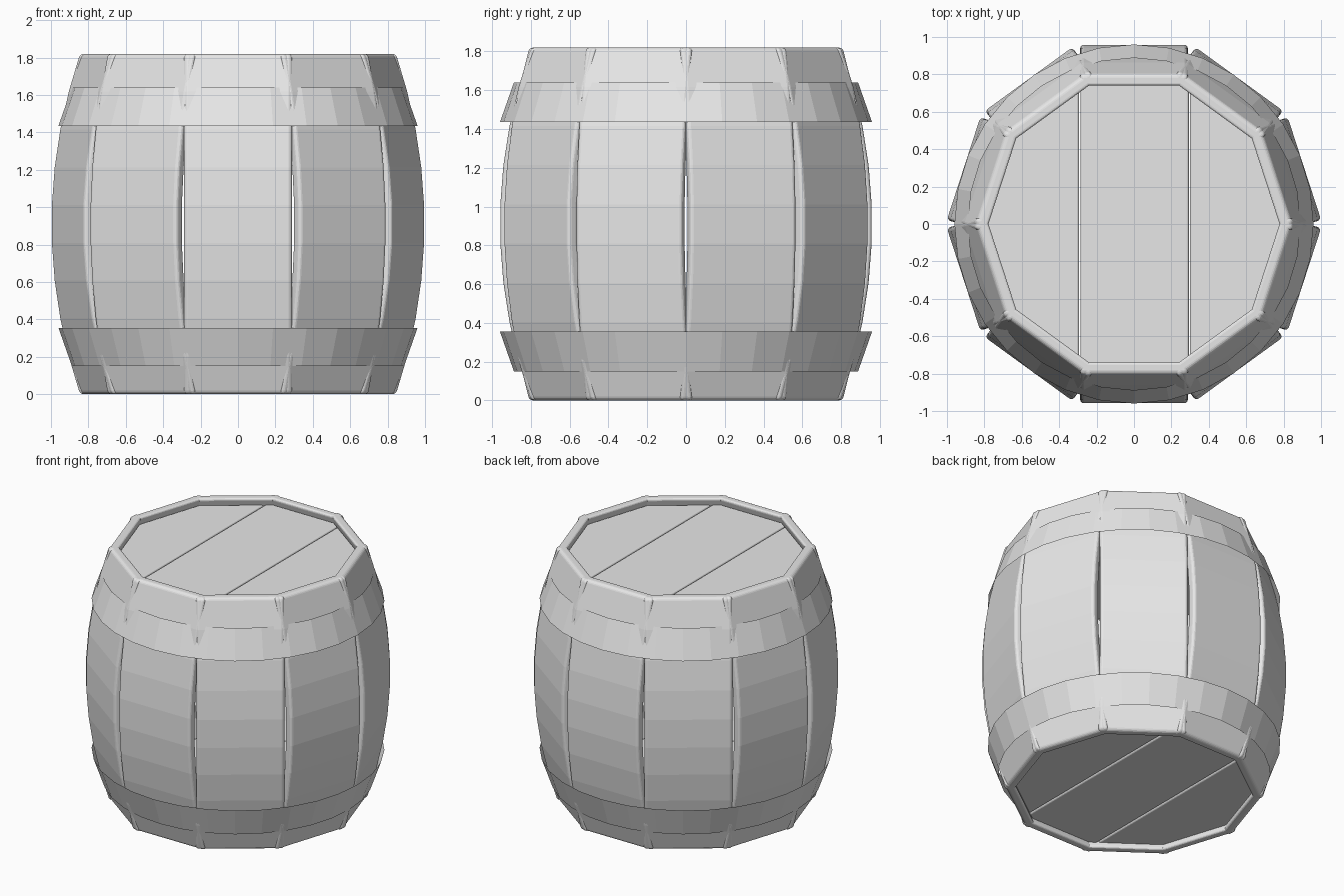
import bpy, bmesh, math
from mathutils import Matrix

cube = bpy.data.objects.get("Cube")
if cube:
    bpy.data.objects.remove(cube, do_unlink=True)

HEIGHT = 1.82
STAVES = 10
BANDS = 9
STAVE_HALF = 0.288
THICK = 0.065

grey = bpy.data.materials.new("plain_grey")
grey.use_nodes = True
colour = (0.8, 0.8, 0.8, 1)
grey.diffuse_color = colour
grey.node_tree.nodes["Principled BSDF"].inputs["Base Color"].default_value = colour


def finish(name, bm, bevel=0.0):
    """Turn a bmesh into an object, with optional rounded edges."""
    bmesh.ops.recalc_face_normals(bm, faces=bm.faces)
    mesh = bpy.data.meshes.new(name)
    bm.to_mesh(mesh)
    bm.free()
    mesh.materials.append(grey)
    obj = bpy.data.objects.new(name, mesh)
    bpy.context.collection.objects.link(obj)
    if bevel:
        mod = obj.modifiers.new("rounded_edges", "BEVEL")
        mod.width = bevel
        mod.segments = 4
        mod.limit_method = "ANGLE"
        mod.angle_limit = math.radians(40)
    return obj


def bulge(z):
    """Distance from the axis to the outer face of a stave."""
    t = 2 * z / HEIGHT - 1
    return 0.96 - 0.16 * t * t


def stave(index):
    bm = bmesh.new()
    rings = []
    for i in range(BANDS + 1):
        z = HEIGHT * i / BANDS
        out = bulge(z)
        rings.append([bm.verts.new((x, y, z)) for x, y in (
            (-STAVE_HALF, out), (STAVE_HALF, out),
            (STAVE_HALF, out - THICK), (-STAVE_HALF, out - THICK))])
    for low, high in zip(rings, rings[1:]):
        for k in range(4):
            n = (k + 1) % 4
            bm.faces.new((low[k], low[n], high[n], high[k]))
    bm.faces.new(rings[0])
    bm.faces.new(rings[-1])
    bm.transform(Matrix.Rotation(math.tau * index / STAVES, 4, "Z"))
    finish(f"stave_{index + 1}", bm, 0.02)


def hoop(name, z_wide, z_narrow):
    # Thin conical band
    bm = bmesh.new()
    bmesh.ops.create_cone(bm, cap_ends=False, segments=32, radius1=0.96,
                          radius2=0.888, depth=z_narrow - z_wide)
    bm.transform(Matrix.Translation((0, 0, (z_wide + z_narrow) / 2)))
    finish(name, bm)


def lid_plank(name, left, right, z):
    # Slice of a ten-sided disc, extruded into a board
    bm = bmesh.new()
    bmesh.ops.create_circle(bm, cap_ends=True, segments=STAVES, radius=0.79)
    bm.transform(Matrix.Rotation(math.atan2(bm.verts[:][0].co.y, bm.verts[:][0].co.x) * -1, 4, "Z"))
    for x, side in ((left, -1), (right, 1)):
        bmesh.ops.bisect_plane(bm, geom=bm.verts[:] + bm.edges[:] + bm.faces[:],
                               plane_co=(x, 0, 0), plane_no=(side, 0, 0), clear_outer=True)
    top = bmesh.ops.extrude_face_region(bm, geom=bm.faces[:])["geom"]
    bmesh.ops.translate(bm, vec=(0, 0, 0.05),
                        verts=[v for v in top if isinstance(v, bmesh.types.BMVert)])
    bm.transform(Matrix.Translation((0, 0, z)))
    finish(name, bm, 0.012)


# Curved wall
for i in range(STAVES):
    stave(i)

# Hoops
hoop("lower_hoop", 0.355, 0.15)
hoop("upper_hoop", 1.435, 1.64)

# Recessed ends, three boards each
for end, z in (("bottom", 0.04), ("top", HEIGHT - 0.1)):
    for side, left, right in (("right", -1, -0.293), ("middle", -0.287, 0.293), ("left", 0.299, 1)):
        lid_plank(f"{end}_{side}_board", left, right, z)
